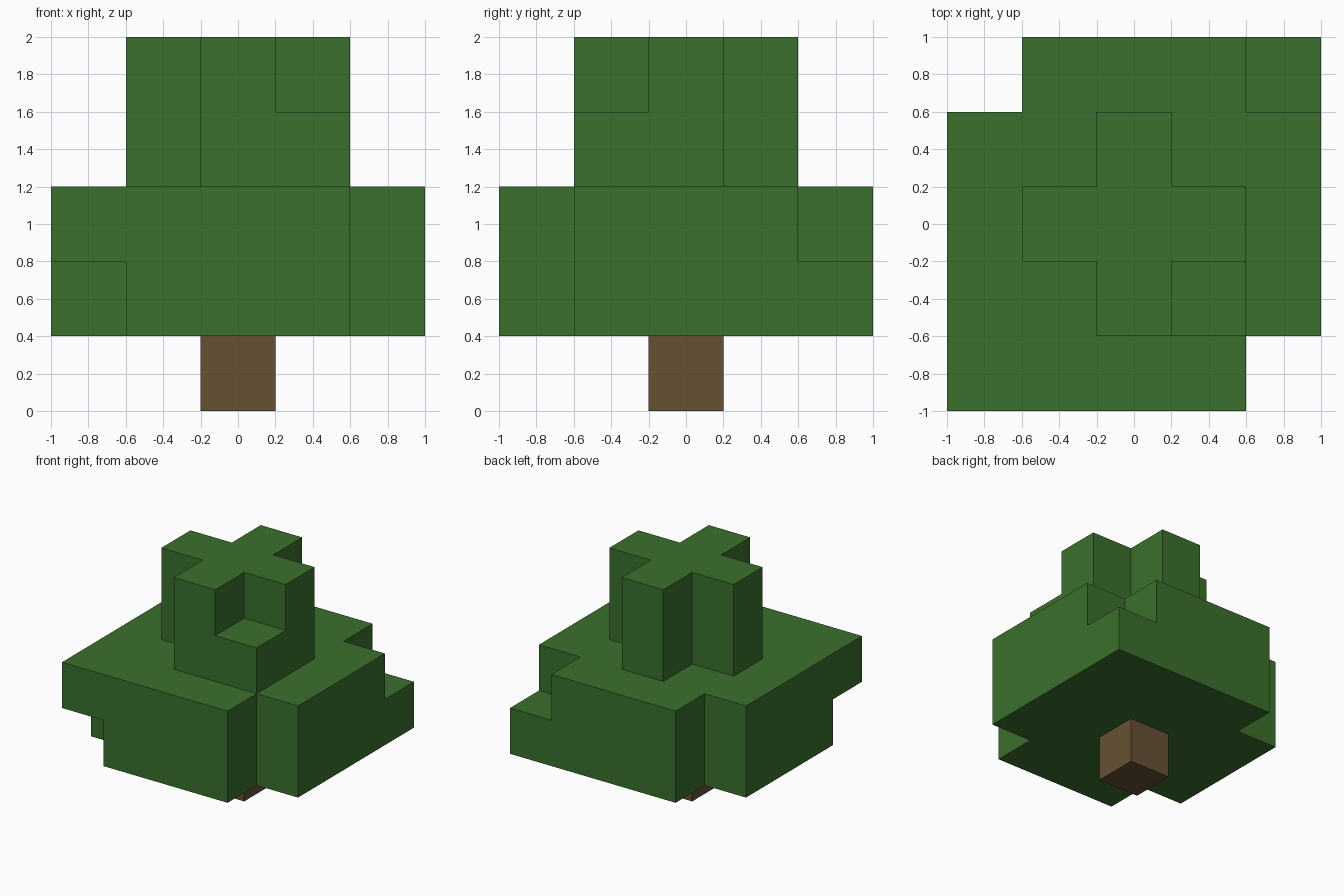
import bpy
import bmesh
from mathutils import Vector

CELL = 0.4

cube = bpy.data.objects.get("Cube")
if cube:
    bpy.data.objects.remove(cube, do_unlink=True)


def make_material(name, rgb):
    mat = bpy.data.materials.new(name)
    mat.use_nodes = True
    colour = (*rgb, 1.0)
    mat.diffuse_color = colour
    bsdf = mat.node_tree.nodes["Principled BSDF"]
    bsdf.inputs["Base Color"].default_value = colour
    bsdf.inputs["Roughness"].default_value = 0.9
    return mat


def block_layer(radius, level, missing):
    """Square layer of blocks around the z axis, without the listed corners."""
    span = range(-radius, radius + 1)
    return {(x, y, level) for x in span for y in span
            if (x, y) not in {(sx * radius, sy * radius) for sx, sy in missing}}


def build_blocks(name, cells, mat):
    """Join blocks into one outer skin: only faces without a neighbour are made."""
    bm = bmesh.new()
    for cell in cells:
        centre = (Vector(cell) + Vector((0, 0, 0.5))) * CELL
        for axis in range(3):
            for sign in (-1, 1):
                step = [0, 0, 0]
                step[axis] = sign
                if tuple(c + s for c, s in zip(cell, step)) in cells:
                    continue
                normal = Vector(step) * CELL / 2
                u, v = Vector((0, 0, 0)), Vector((0, 0, 0))
                u[(axis + 1) % 3] = CELL / 2
                v[(axis + 2) % 3] = CELL / 2 * sign
                mid = centre + normal
                corners = (mid - u - v, mid + u - v, mid + u + v, mid - u + v)
                bm.faces.new([bm.verts.new(p) for p in corners])
    bmesh.ops.remove_doubles(bm, verts=bm.verts, dist=0.001)
    # Merge coplanar squares into large flat faces
    bmesh.ops.dissolve_limit(bm, angle_limit=0.01, verts=bm.verts, edges=bm.edges)
    mesh = bpy.data.meshes.new(name)
    bm.to_mesh(mesh)
    bm.free()
    mesh.materials.append(mat)
    obj = bpy.data.objects.new(name, mesh)
    bpy.context.collection.objects.link(obj)
    return obj


leaf_green = make_material("leaf green", (0.043, 0.162, 0.026))
bark_brown = make_material("bark brown", (0.130, 0.083, 0.033))

# Trunk
build_blocks("trunk", {(0, 0, 0)}, bark_brown)

# Leaves: two wide layers, then two narrow ones, each with its own cut corners
FRONT_RIGHT, FRONT_LEFT = (-1, -1), (1, -1)
BACK_RIGHT, BACK_LEFT = (-1, 1), (1, 1)
leaves = (
    block_layer(2, 1, [FRONT_RIGHT, FRONT_LEFT, BACK_RIGHT])
    | block_layer(2, 2, [FRONT_LEFT, BACK_RIGHT, BACK_LEFT])
    | block_layer(1, 3, [FRONT_RIGHT, BACK_RIGHT, BACK_LEFT])
    | block_layer(1, 4, [FRONT_RIGHT, FRONT_LEFT, BACK_RIGHT, BACK_LEFT])
)
build_blocks("leaves", leaves, leaf_green)
